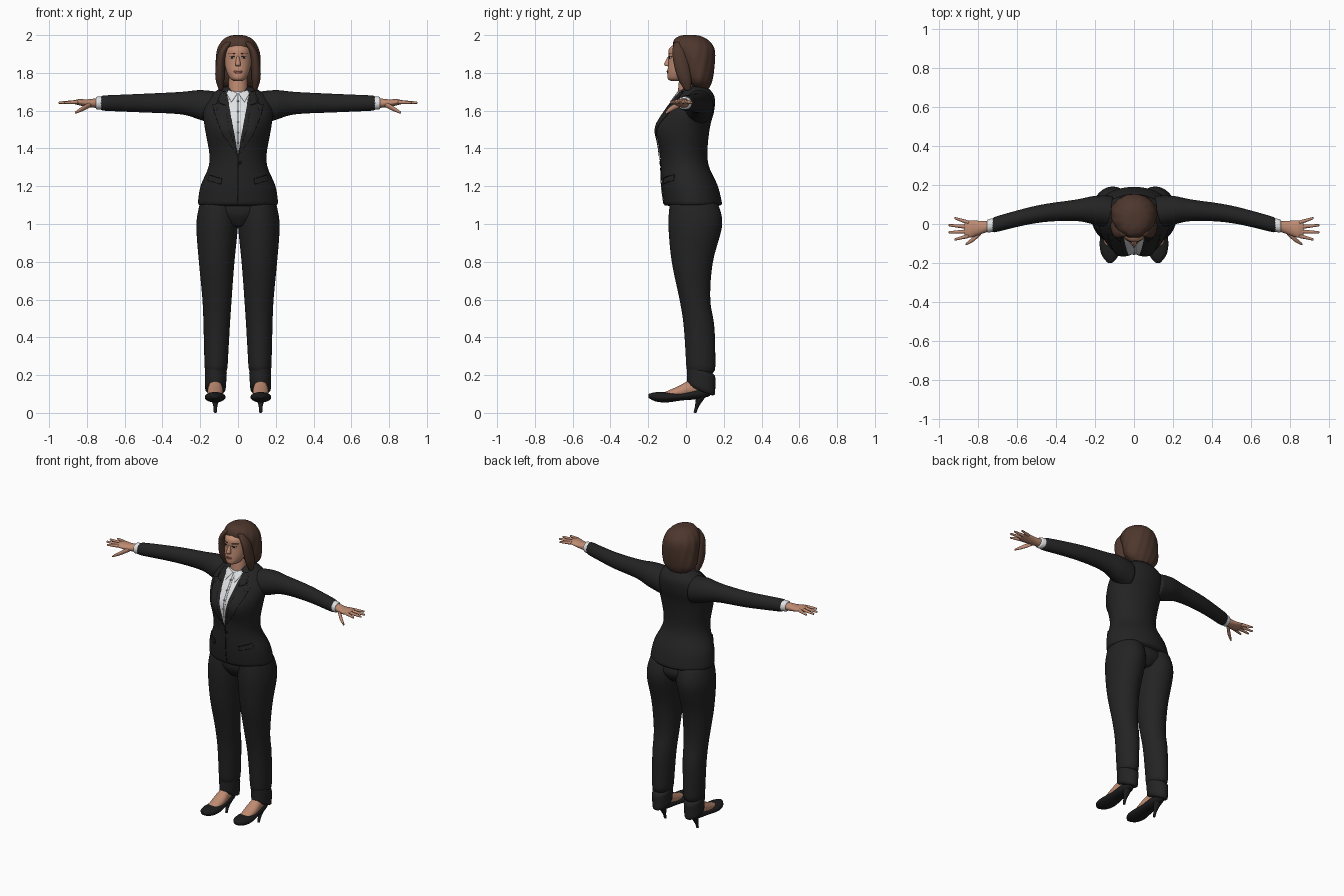
import bpy, bmesh
from math import sin, cos, pi, exp, atan2, radians
from mathutils import Vector
from mathutils.bvhtree import BVHTree

if "Cube" in bpy.data.objects:
    bpy.data.objects.remove(bpy.data.objects["Cube"])


def material(name, red, green, blue):
    mat = bpy.data.materials.new(name)
    mat.use_nodes = True
    mat.diffuse_color = (red, green, blue, 1)
    mat.node_tree.nodes["Principled BSDF"].inputs["Base Color"].default_value = mat.diffuse_color
    return mat


suit = material("charcoal suit", .017, .017, .018)
seam = material("dark seam", .007, .007, .007)
white = material("white shirt", .75, .76, .78)
skin = material("skin", .52, .26, .17)
hair = material("brown hair", .075, .038, .026)
leather = material("black leather", .012, .012, .012)
lip = material("lips", .36, .12, .09)
grey = material("grey button", .35, .36, .38)
iris_brown = material("dark eye", .03, .018, .012)


def finish(name, bm, mat, mirror):
    bmesh.ops.recalc_face_normals(bm, faces=bm.faces)
    mesh = bpy.data.meshes.new(name)
    bm.to_mesh(mesh)
    bm.free()
    mesh.materials.append(mat)
    mesh.shade_smooth()
    mesh.set_sharp_from_angle(angle=radians(60))
    ob = bpy.data.objects.new(name, mesh)
    bpy.context.collection.objects.link(ob)
    if mirror:
        ob.modifiers.new("Mirror", "MIRROR").use_mirror_merge = False
    return ob


def ring(x=0, y=0, z=0, wide=0, deep=None):
    """Oval section: centre and its two radii."""
    return Vector((x, y, z, wide, wide if deep is None else deep))


def smooth_path(rings, steps=4):
    """Spline through the key sections."""
    padded = [rings[0]] + rings + [rings[-1]]
    path = []
    for a, b, c, d in zip(padded, padded[1:], padded[2:], padded[3:]):
        for k in range(steps):
            t = k / steps
            path.append(b + (c - a) * (t / 2) + (a * 2 - b * 5 + c * 4 - d) * (t * t / 2)
                        + (b * 3 - a - c * 3 + d) * (t ** 3 / 2))
    return path + [rings[-1]]


def loft(name, mat, axis, rings, mirror=False, sides=24, tilt=0, shape=None):
    """Skin over oval sections set across an axis."""
    along, across, up = {"x": (0, 1, 2), "y": (1, 0, 2), "z": (2, 0, 1)}[axis]
    bm = bmesh.new()
    loops = []
    for section in smooth_path(rings):
        loop = []
        for i in range(sides):
            angle = 2 * pi * (i + .5) / sides
            co = section.to_3d()
            rise = section[4] * sin(angle)
            co[across] += section[3] * cos(angle)
            co[up] += rise
            co[along] += rise * tilt
            loop.append(bm.verts.new(shape(co) if shape else co))
        loops.append(loop)
    for a, b in zip(loops, loops[1:]):
        for i in range(sides):
            bm.faces.new((a[i - 1], a[i], b[i], b[i - 1]))
    bm.faces.new(loops[0])
    bm.faces.new(loops[-1])
    ob = finish(name, bm, mat, mirror)
    sub = ob.modifiers.new("Subdivision", "SUBSURF")
    sub.levels = sub.render_levels = 1
    return ob


def surface(ob):
    bpy.context.view_layer.update()
    return BVHTree.FromObject(ob, bpy.context.evaluated_depsgraph_get())


def plate(name, mat, tree, outline, lift=.002, mirror=False):
    """Thin plate with an (x, z) outline, laid on the front of a surface."""
    bm = bmesh.new()
    bm.faces.new([bm.verts.new((x, 0, z)) for x, z in outline])
    bmesh.ops.triangulate(bm, faces=bm.faces)
    step = .01
    for k, normal in enumerate(((1, 0, 0), (0, 0, 1))):
        values = [point[k] for point in outline]
        cut = min(values) + step
        while cut < max(values):
            bmesh.ops.bisect_plane(bm, geom=bm.verts[:] + bm.edges[:] + bm.faces[:],
                                   plane_co=Vector(normal) * cut, plane_no=normal)
            cut += step
    for v in bm.verts:
        hit = tree.ray_cast(Vector((v.co.x, -1, v.co.z)), Vector((0, 1, 0)))[0]
        hit = hit or tree.find_nearest(v.co)[0]
        v.co.y = hit.y - lift
    ob = finish(name, bm, mat, mirror)
    solid = ob.modifiers.new("Solidify", "SOLIDIFY")
    solid.thickness, solid.offset = .003, 0


def oval(x, z, wide, high):
    angles = [pi * i / 6 for i in range(12)]
    return [(x + wide * cos(a), z + high * sin(a)) for a in angles]


def strip(start, end, width=.004):
    """Outline of a narrow line between two points."""
    a, b = Vector(start), Vector(end)
    offset = (b - a).orthogonal().normalized() * width / 2
    return [a + offset, b + offset, b - offset, a - offset]


# Jacket body with bust
def bust(co):
    if co.y < 0:
        sideways, height = (abs(co.x) - .08) / .06, (co.z - 1.5) / .07
        co.y -= .03 * exp(-sideways ** 2 - height ** 2)
    return co


jacket = loft("jacket_body", suit, "z", [
    ring(z=1.09, y=.04, wide=.215, deep=.155),
    ring(z=1.2, y=.02, wide=.2, deep=.15),
    ring(z=1.33, y=-.01, wide=.15, deep=.125),
    ring(z=1.5, y=-.01, wide=.175, deep=.135),
    ring(z=1.6, y=.02, wide=.185, deep=.13),
    ring(z=1.68, y=.05, wide=.15, deep=.1),
    ring(z=1.73, y=.045, wide=.07, deep=.06)], sides=40, shape=bust)

# Sleeves and cuffs
loft("sleeve", suit, "x", [
    ring(x=.1, y=.06, z=1.61, wide=.085, deep=.09),
    ring(x=.2, y=.07, z=1.63, wide=.075, deep=.08),
    ring(x=.3, y=.07, z=1.64, wide=.055, deep=.06),
    ring(x=.5, y=.05, z=1.64, wide=.045, deep=.05),
    ring(x=.74, y=-.01, z=1.64, wide=.04)], mirror=True)
loft("shirt_cuff", white, "x", [
    ring(x=.7, z=1.64, wide=.035),
    ring(x=.755, y=-.012, z=1.64, wide=.035)], mirror=True)

# Shirt front, lapels, pockets and buttons
chest = surface(jacket)
opening = [(0, 1.36), (.05, 1.51), (.067, 1.63), (.06, 1.7)]
plate("shirt_front", white, chest, opening + [(0, 1.7)], mirror=True)
plate("lapel", suit, chest, opening + [
    (.09, 1.7), (.11, 1.65), (.1, 1.64), (.135, 1.63), (.12, 1.57), (.08, 1.47)],
    lift=.006, mirror=True)
plate("lapel_notch", seam, chest, strip((.067, 1.63), (.1, 1.64)), lift=.008, mirror=True)
plate("pocket_flap", suit, chest, [(.085, 1.24), (.155, 1.26), (.16, 1.23), (.09, 1.21)],
      lift=.004, mirror=True)
plate("pocket_seam", seam, chest, strip((.085, 1.24), (.155, 1.26)), lift=.006, mirror=True)
plate("front_closure", seam, chest, strip((0, 1.09), (0, 1.36)))
plate("jacket_button", seam, chest, oval(.01, 1.325, .009, .009), lift=.004)
plate("shirt_placket", grey, chest, strip((.012, 1.41), (.012, 1.68), .002), lift=.003)
for i in range(5):
    plate(f"shirt_button_{i + 1}", grey, chest, oval(0, 1.43 + i * .055, .005, .005), lift=.004)

# Collars and neck
loft("shirt_collar", white, "z", [
    ring(z=1.68, y=.01, wide=.066),
    ring(z=1.72, y=.01, wide=.058)], tilt=.3)
loft("jacket_collar", suit, "z", [
    ring(z=1.69, y=.045, wide=.095, deep=.075),
    ring(z=1.725, y=.04, wide=.072, deep=.062)], tilt=.2)
plate("collar_wing", white, chest, [(.003, 1.69), (.035, 1.645), (.06, 1.69), (.05, 1.71)],
      lift=.009, mirror=True)
loft("neck", skin, "z", [
    ring(z=1.66, y=.01, wide=.055),
    ring(z=1.74, y=.01, wide=.05),
    ring(z=1.82, y=.02, wide=.05)])

# Head and face
head = loft("head", skin, "z", [
    ring(z=1.757, y=-.05, wide=.02, deep=.03),
    ring(z=1.77, y=-.045, wide=.042, deep=.052),
    ring(z=1.81, y=-.03, wide=.062, deep=.068),
    ring(z=1.87, y=-.005, wide=.074, deep=.088),
    ring(z=1.93, y=.005, wide=.072, deep=.095),
    ring(z=1.96, y=.01, wide=.04, deep=.05)], sides=32)
loft("nose", skin, "z", [
    ring(z=1.835, y=-.094, wide=.012, deep=.01),
    ring(z=1.847, y=-.1, wide=.015, deep=.017),
    ring(z=1.89, y=-.088, wide=.006)], sides=12)
face = surface(head)
plate("lower_lip", lip, face, oval(0, 1.803, .02, .006))
plate("upper_lip", lip, face, oval(0, 1.809, .023, .004), lift=.003)
plate("eye_white", white, face, oval(.031, 1.882, .012, .005), lift=.001, mirror=True)
plate("iris", iris_brown, face, oval(.031, 1.882, .005, .005), mirror=True)
plate("upper_lid", iris_brown, face, strip((.018, 1.887), (.045, 1.886), .003), mirror=True)
plate("eyebrow", hair, face, strip((.015, 1.903), (.053, 1.904)), lift=.001, mirror=True)


# Hair mass with soft strands, and locks framing the face
def strands(co):
    wave = 1 + .018 * sin(13 * atan2(co.x, co.y - .05) + 30 * co.z)
    return Vector((co.x * wave, .05 + (co.y - .05) * wave, co.z))


loft("hair_mass", hair, "z", [
    ring(z=1.715, y=.08, wide=.06, deep=.04),
    ring(z=1.76, y=.07, wide=.112, deep=.07),
    ring(z=1.85, y=.058, wide=.12, deep=.095),
    ring(z=1.93, y=.04, wide=.11),
    ring(z=1.98, y=.025, wide=.075, deep=.085),
    ring(z=2, y=.02, wide=.03, deep=.04)], sides=48, shape=strands)
loft("hair_lock", hair, "z", [
    ring(x=.045, y=-.04, z=1.965, wide=.022),
    ring(x=.086, y=-.035, z=1.9, wide=.022, deep=.038),
    ring(x=.096, y=-.01, z=1.78, wide=.025, deep=.038),
    ring(x=.09, y=.01, z=1.705, wide=.01, deep=.015)], mirror=True)

# Hands: palm, evenly fanned fingers and a drooping thumb
loft("palm", skin, "x", [
    ring(x=.74, y=-.01, z=1.64, wide=.027),
    ring(x=.8, y=-.02, z=1.64, wide=.037, deep=.02),
    ring(x=.84, y=-.026, z=1.645, wide=.045, deep=.017),
    ring(x=.87, y=-.026, z=1.645, wide=.038, deep=.009)], mirror=True)
for i, name in enumerate(("index", "middle", "ring", "little")):
    root = ring(x=.845, y=-.06 + i * .022, z=1.646, wide=.012)
    tip = ring(x=.955 - .015 * (i - 1.5) ** 2, y=-.08 + i * .037, z=1.642, wide=.006)
    loft(name + "_finger", skin, "x", [root, root.lerp(tip, .5), tip], mirror=True, sides=12)
loft("thumb", skin, "x", [
    ring(x=.775, y=-.03, z=1.635, wide=.015),
    ring(x=.82, y=-.075, z=1.612, wide=.014),
    ring(x=.864, y=-.105, z=1.588, wide=.006)], mirror=True, sides=12)

# Trousers
loft("trouser_seat", suit, "z", [
    ring(z=.985, y=.045, wide=.07, deep=.09),
    ring(z=1.05, y=.045, wide=.17, deep=.13),
    ring(z=1.12, y=.035, wide=.18, deep=.12)])
loft("trouser_leg", suit, "z", [
    ring(x=.1, y=.04, z=1.12, wide=.1, deep=.125),
    ring(x=.11, y=.05, z=1, wide=.112, deep=.145),
    ring(x=.113, y=.033, z=.8, wide=.095, deep=.11),
    ring(x=.111, y=.047, z=.6, wide=.078, deep=.082),
    ring(x=.113, y=.07, z=.45, wide=.07, deep=.082),
    ring(x=.117, y=.08, z=.2, wide=.06, deep=.077)], mirror=True)
loft("trouser_hem", suit, "z", [
    ring(x=.117, y=.08, z=.24, wide=.06, deep=.077),
    ring(x=.12, y=.08, z=.11, wide=.055, deep=.075)], mirror=True, tilt=-.4)

# Feet and heeled shoes
loft("foot", skin, "y", [
    ring(x=.12, y=-.125, z=.09, wide=.03, deep=.015),
    ring(x=.12, y=-.04, z=.11, wide=.042, deep=.032),
    ring(x=.12, y=.03, z=.13, wide=.037, deep=.046),
    ring(x=.12, y=.12, z=.14, wide=.025, deep=.035)], mirror=True)
loft("shoe", leather, "y", [
    ring(x=.122, y=-.2, z=.09, wide=.012, deep=.01),
    ring(x=.122, y=-.16, z=.085, wide=.044, deep=.025),
    ring(x=.121, y=-.1, z=.083, wide=.056, deep=.028),
    ring(x=.12, y=-.02, z=.088, wide=.047, deep=.022),
    ring(x=.12, y=.07, z=.102, wide=.04, deep=.029),
    ring(x=.12, y=.13, z=.11, wide=.02)], mirror=True)
loft("shoe_heel", leather, "z", [
    ring(x=.12, y=.048, wide=.009),
    ring(x=.12, y=.058, z=.035, wide=.011),
    ring(x=.12, y=.083, z=.095, wide=.03)], mirror=True, sides=12)
